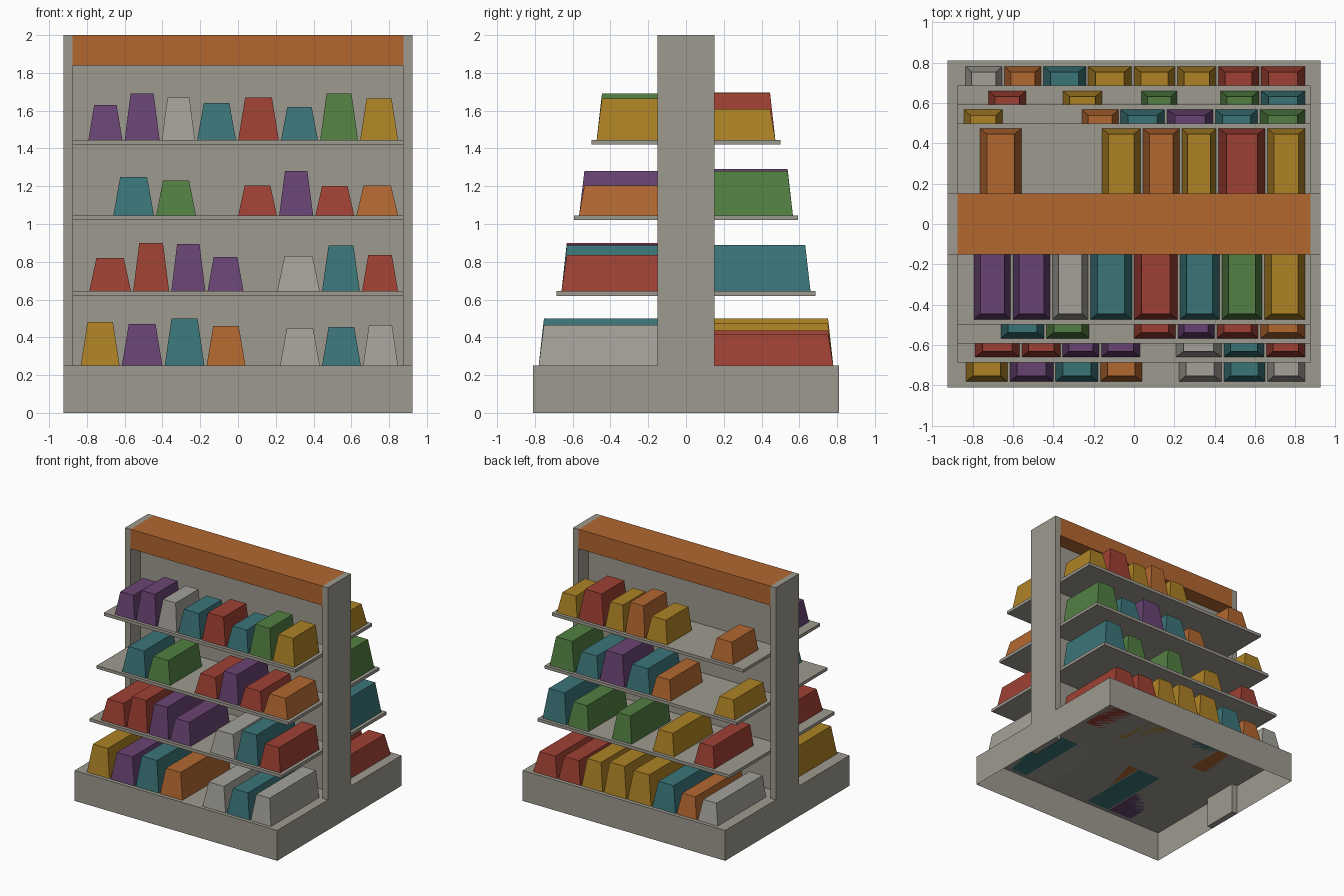
import bpy, bmesh

if "Cube" in bpy.data.objects:
    bpy.data.objects.remove(bpy.data.objects["Cube"])

def lin(c):
    c /= 255
    return c / 12.92 if c <= 0.04045 else ((c + 0.055) / 1.055) ** 2.4

def material(name, *rgb):
    m = bpy.data.materials.new(name)
    m.diffuse_color = (*[lin(c) for c in rgb], 1)
    m.use_nodes = True
    m.node_tree.nodes["Principled BSDF"].inputs["Base Color"].default_value = m.diffuse_color
    return m

MATS = {
    "frame": material("warm_grey", 158, 154, 144),
    "S": material("pale_grey", 164, 161, 153),
    "P": material("purple", 105, 68, 115),
    "T": material("teal", 59, 117, 121),
    "R": material("brick_red", 158, 64, 51),
    "G": material("leaf_green", 82, 127, 66),
    "Y": material("mustard", 173, 130, 37),
    "O": material("orange", 178, 103, 48),
}

def block(name, x0, x1, y0, y1, z0, z1, mat, taper=0, front=0):
    """Box; taper narrows the top in x, front pulls in the top edge at y1."""
    bm = bmesh.new()
    bmesh.ops.create_cube(bm, size=1)
    t = taper * (x1 - x0)
    for v in bm.verts:
        top = v.co.z > 0
        x = (x1 - t * top) if v.co.x > 0 else (x0 + t * top)
        y = (y1 - front * top) if v.co.y > 0 else y0
        v.co = (x, y, z1 if top else z0)
    bmesh.ops.recalc_face_normals(bm, faces=bm.faces)
    me = bpy.data.meshes.new(name)
    bm.to_mesh(me)
    bm.free()
    me.materials.append(MATS[mat])
    ob = bpy.data.objects.new(name, me)
    bpy.context.collection.objects.link(ob)
    return ob

# Plinth, open underneath
plinth = block("plinth", -.925, .925, -.81, .81, 0, .25, "frame")
bm = bmesh.new()
bm.from_mesh(plinth.data)
bmesh.ops.delete(bm, geom=[f for f in bm.faces if f.normal.z < -.5], context='FACES_ONLY')
bm.to_mesh(plinth.data)
bm.free()

# End posts, centre panel, header
block("left_post", -.925, -.875, -.15, .15, 0, 2, "frame")
block("right_post", .875, .925, -.15, .15, 0, 2, "frame")
block("centre_panel", -.875, .875, -.02, .02, .25, 1.84, "frame")
block("header", -.875, .875, -.15, .15, 1.84, 2, "O")

# Shelves, shallower towards the top
for n in range(1, 4):
    d, z = .778 - .093 * n, .22 + .4 * n
    block(f"shelf_{n}", -.875, .875, -d, d, z, z + .025, "frame")

def stock(tier, label, colours, widths, heights):
    """Pack a row of goods along a shelf up to its right end; '_' is a gap."""
    side = -1 if label == "front" else 1
    depth = .78 if tier == 0 else .752 - .093 * tier
    z = .25 if tier == 0 else .245 + .4 * tier
    gap = .012
    x = .847 - sum(widths) - gap * (len(widths) - 1)
    tops = iter(heights)
    for k, (c, w) in enumerate(zip(colours, widths)):
        if c != "_":
            block(f"{label}_stock_{tier}_{k}", x, x + w, side * .15, side * depth,
                  z, z + next(tops), c, .17, side * .028) if side > 0 else \
                mirrored(f"{label}_stock_{tier}_{k}", x, x + w, depth, z, next(tops), c)
        x += w + gap

def mirrored(name, x0, x1, depth, z, h, c):
    """Same goods shape, flipped to the front side."""
    ob = block(name, x0, x1, .15, depth, z, z + h, c, .17, .028)
    for v in ob.data.vertices:
        v.co.y *= -1
    ob.data.flip_normals()

# Front rows, bottom to top
stock(0, "front", "YPTO_STS", (.205, .215, .21, .205, .16, .21, .205, .185),
      (.23, .22, .25, .21, .2, .205, .215))
stock(1, "front", "RRPP_STR", (.22, .19, .18, .19, .155, .225, .2, .19),
      (.175, .255, .25, .18, .185, .24, .19))
stock(2, "front", "TG_RPRO", (.215, .21, .2, .205, .18, .205, .22),
      (.205, .185, .16, .235, .155, .16))
stock(3, "front", "PPSTRTGY", (.18, .185, .175, .205, .215, .195, .2, .2),
      (.185, .245, .225, .195, .225, .175, .245, .22))

# Back rows, bottom to top
stock(0, "back", "SOTYYYRR", (.182, .18, .21, .214, .205, .19, .2, .217),
      (.17, .17, .21, .24, .25, .225, .185, .165))
stock(1, "back", "R_Y_G_GT", (.185, .16, .194, .17, .178, .19, .19, .217),
      (.165, .175, .215, .195, .245))
stock(2, "back", "Y_OTPTG", (.19, .37, .18, .218, .227, .21, .222),
      (.145, .155, .195, .245, .175, .235))
stock(3, "back", "O_YOYRY", (.205, .375, .192, .18, .17, .231, .185),
      (.165, .185, .25, .205, .245, .165))
